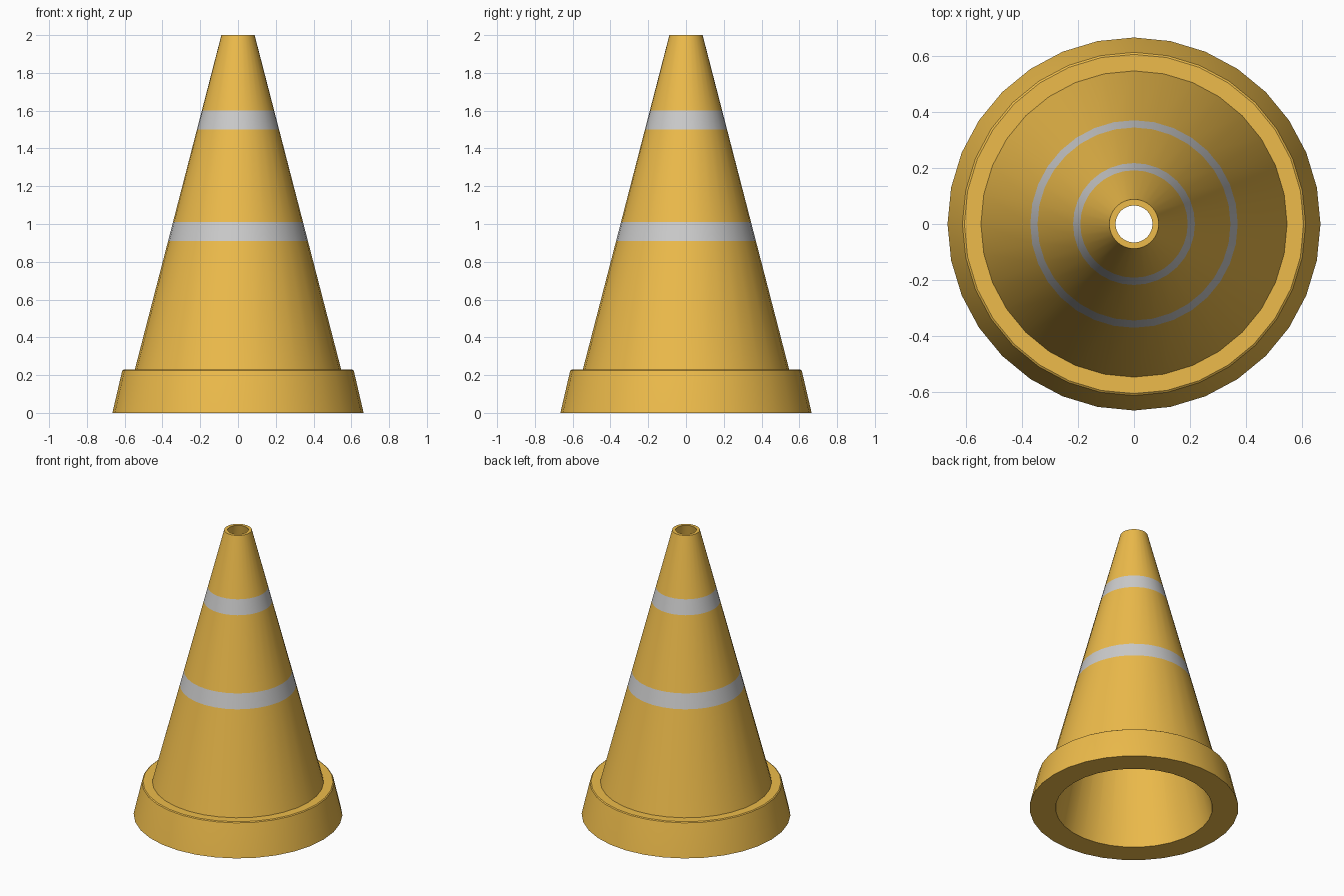
import bpy, bmesh
from math import radians, sin, cos, tau

if "Cube" in bpy.data.objects:
    bpy.data.objects.remove(bpy.data.objects["Cube"])

SIDES = 32


def material(name, rgb):
    mat = bpy.data.materials.new(name)
    mat.diffuse_color = (*rgb, 1)
    mat.use_nodes = True
    mat.node_tree.nodes["Principled BSDF"].inputs["Base Color"].default_value = mat.diffuse_color
    return mat


def wall(z):
    """Radius of the tapered outer wall at height z."""
    return 0.546 + (0.088 - 0.546) * (z - 0.23) / 1.77


# Closed profile as (radius, height, material of the strip up to the next point)
ORANGE, GREY = 0, 1
profile = [
    # skirt with softened top edge
    (0.50, 0, ORANGE), (0.665, 0, ORANGE), (0.615, 0.215, ORANGE),
    (0.612, 0.225, ORANGE), (0.605, 0.23, ORANGE),
    # outer wall with two reflective bands
    (wall(0.23), 0.23, ORANGE),
    (wall(0.91), 0.91, GREY), (wall(1.01), 1.01, ORANGE),
    (wall(1.50), 1.50, GREY), (wall(1.60), 1.60, ORANGE),
    # open rim, then the inner wall back down
    (wall(2.0), 2.0, ORANGE), (0.066, 2.0, ORANGE),
]

# Revolve the profile into a hollow cone
bm = bmesh.new()
rings = [[bm.verts.new((r * cos(tau * i / SIDES), r * sin(tau * i / SIDES), z))
          for i in range(SIDES)] for r, z, _ in profile]
for k, (_, _, mat_index) in enumerate(profile):
    low, high = rings[k], rings[(k + 1) % len(rings)]
    for i in range(SIDES):
        j = (i + 1) % SIDES
        face = bm.faces.new((low[i], low[j], high[j], high[i]))
        face.material_index = mat_index
bmesh.ops.recalc_face_normals(bm, faces=bm.faces)

mesh = bpy.data.meshes.new("traffic_cone")
bm.to_mesh(mesh)
bm.free()
mesh.materials.append(material("orange_plastic", (0.85, 0.5, 0.07)))
mesh.materials.append(material("reflective_band", (0.75, 0.75, 0.75)))

cone = bpy.data.objects.new("traffic_cone", mesh)
bpy.context.collection.objects.link(cone)
bpy.context.view_layer.objects.active = cone
cone.select_set(True)
bpy.ops.object.shade_smooth_by_angle(angle=radians(35))
